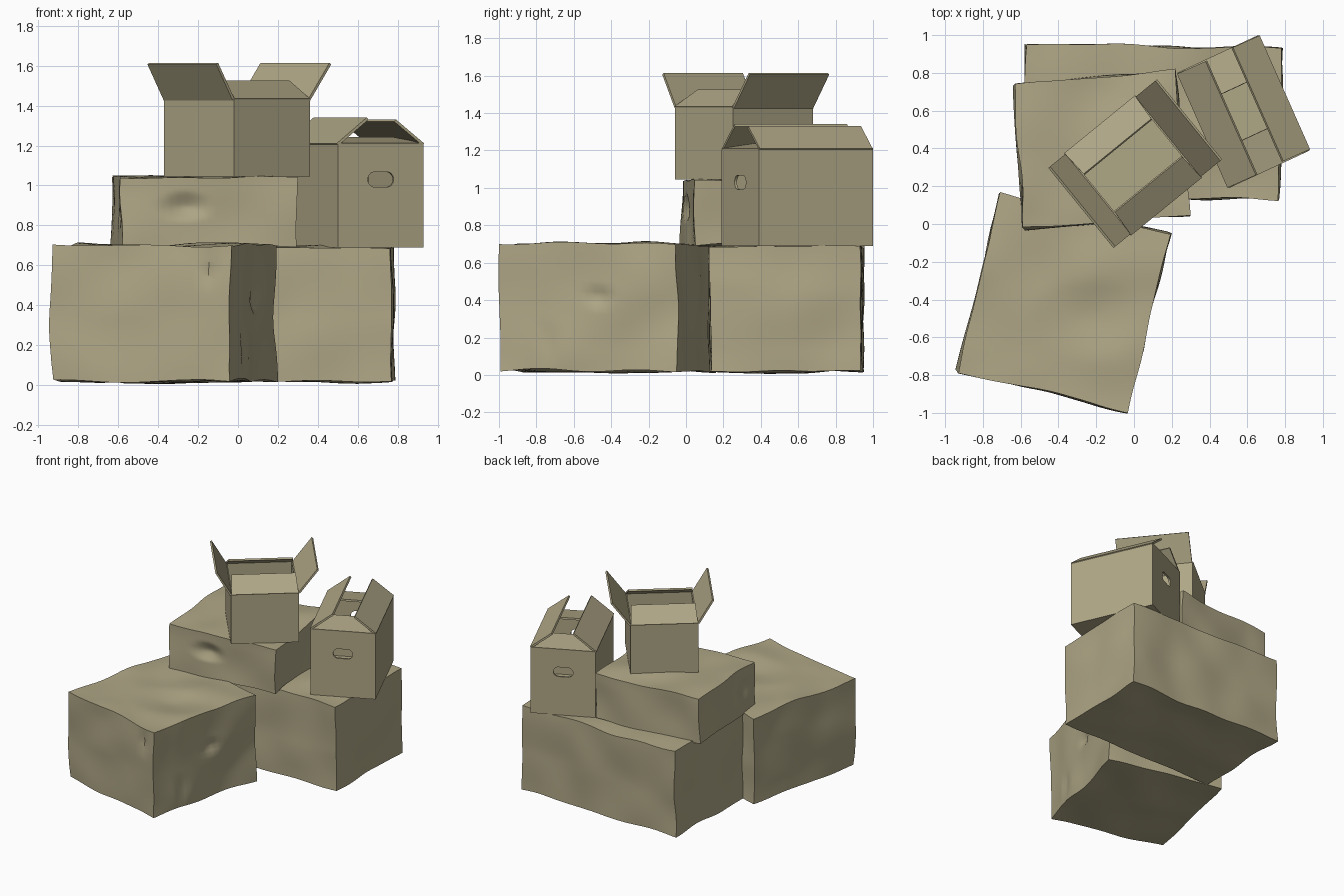
import bpy, bmesh, math
from mathutils import Vector, noise

if "Cube" in bpy.data.objects:
    bpy.data.objects.remove(bpy.data.objects["Cube"])

# Olive-brown cardboard
card = bpy.data.materials.new("cardboard")
card.diffuse_color = (0.43, 0.385, 0.24, 1)
card.use_nodes = True
card.node_tree.nodes["Principled BSDF"].inputs["Base Color"].default_value = card.diffuse_color


def make_object(name, bm):
    mesh = bpy.data.meshes.new(name)
    bm.to_mesh(mesh)
    bm.free()
    mesh.materials.append(card)
    ob = bpy.data.objects.new(name, mesh)
    bpy.context.collection.objects.link(ob)
    return ob


def smooth(ob, angle=30):
    bpy.ops.object.select_all(action='DESELECT')
    ob.select_set(True)
    bpy.context.view_layer.objects.active = ob
    bpy.ops.object.shade_smooth_by_angle(angle=math.radians(angle))


# Closed, slightly crumpled carton: a gridded cube mapped onto four plan corners
def closed_box(name, corners, z0, z1, dents=(), amp=0.022):
    a, b, c, d = [Vector(p) for p in corners]
    bm = bmesh.new()
    bmesh.ops.create_cube(bm, size=1)
    bmesh.ops.subdivide_edges(bm, edges=bm.edges[:], cuts=23, use_grid_fill=True)
    for v in bm.verts:
        s, t, h = v.co + Vector((0.5, 0.5, 0.5))
        xy = (a * (1 - s) + b * s) * (1 - t) + (d * (1 - s) + c * s) * t
        p = Vector((xy.x, xy.y, z0 + (z1 - z0) * h))
        wobble = noise.noise_vector(p * 3.0 + Vector((z1, z0, 0.3))) * amp
        for point, size, push in dents:
            # Dents are stretched boxes of influence, so they read as creases
            r = p - Vector(point)
            near = sum((r[k] / size[k]) ** 2 for k in range(3)) ** 0.5
            wobble += Vector(push) * max(0, 1 - near)
        v.co = p + wobble
        v.co.z = max(0, v.co.z)
    bm.normal_update()
    smooth(make_object(name, bm))


# Open carton body: floor and four walls with board thickness
def open_body(name, corners, z0, z1, thick=0.014):
    bm = bmesh.new()
    low = [bm.verts.new((x, y, z0)) for x, y in corners]
    high = [bm.verts.new((x, y, z1)) for x, y in corners]
    bm.faces.new(low[::-1])
    for i in range(4):
        j = (i + 1) % 4
        bm.faces.new((low[i], low[j], high[j], high[i]))
    ob = make_object(name, bm)
    mod = ob.modifiers.new("board", 'SOLIDIFY')
    mod.thickness = thick
    mod.offset = -1
    mod.use_even_offset = True
    return ob


# Flap hinged on one rim edge; inward is the horizontal reach, rise the height
def flap(name, a, b, z, inward, rise, inset=0.0, thick=0.014):
    a, b = Vector((*a, z)), Vector((*b, z))
    along = (b - a).normalized()
    reach = Vector((-along.y, along.x, 0)) * inward + Vector((0, 0, rise))
    a, b = a + along * 0.004, b - along * 0.004
    bm = bmesh.new()
    pts = (a, b, b + reach - along * inset, a + reach + along * inset)
    bm.faces.new([bm.verts.new(p) for p in pts])
    ob = make_object(name, bm)
    mod = ob.modifiers.new("board", 'SOLIDIFY')
    mod.thickness = thick
    mod.offset = 0


# Three closed cartons
closed_box("front_carton",
           [(-0.93, -0.78), (-0.04, -0.99), (0.19, -0.05), (-0.71, 0.16)], 0.02, 0.70,
           [((0.07, -0.46, 0.42), (0.09, 0.08, 0.06), (-0.035, 0.01, 0)),
            ((-0.15, -0.96, 0.58), (0.04, 0.1, 0.12), (0.0, 0.025, 0)),
            ((0.01, -0.74, 0.16), (0.1, 0.04, 0.16), (-0.02, 0.005, 0)),
            ((-0.25, -0.5, 0.70), (0.3, 0.2, 0.2), (0, 0, -0.02))])
closed_box("back_carton",
           [(-0.59, 0.13), (0.77, 0.13), (0.78, 0.93), (-0.57, 0.95)], 0.02, 0.69)
closed_box("middle_carton",
           [(-0.58, -0.03), (0.29, 0.04), (0.22, 0.82), (-0.64, 0.73)], 0.69, 1.045,
           [((-0.26, -0.01, 0.90), (0.12, 0.1, 0.08), (0, 0.04, 0)),
            ((-0.61, 0.10, 0.88), (0.1, 0.1, 0.1), (0.03, 0, 0))])

# Wide-open carton on top: two flaps out, two leaning in
top = [(-0.37, 0.37), (-0.02, -0.06), (0.36, 0.25), (0.01, 0.68)]
open_body("top_carton", top, 1.045, 1.43)
for i, (label, inward, rise, inset) in enumerate([
        ("left", -0.105, 0.18, 0), ("front", 0.15, 0.09, 0.01),
        ("right", -0.135, 0.18, 0), ("back", 0.15, 0.09, 0.01)]):
    flap("top_carton_flap_" + label, top[i], top[(i + 1) % 4], 1.43, inward, rise, inset)

# Half-closed carton at the right
side = [(0.50, 0.19), (0.93, 0.39), (0.66, 1.00), (0.23, 0.80)]
body = open_body("side_carton", side, 0.69, 1.205)
for i, (label, inward, rise, inset) in enumerate([
        ("front", 0.20, 0.03, 0.07), ("right", 0.155, 0.12, 0),
        ("back", 0.20, 0.03, 0.07), ("left", 0.165, 0.13, 0)]):
    flap("side_carton_flap_" + label, side[i], side[(i + 1) % 4], 1.205, inward, rise, inset)

# Rounded hand holes through both ends
p, q, s = Vector((*side[0], 0)), Vector((*side[1], 0)), Vector((*side[3], 0))
across, depth = (q - p).normalized(), (s - p).normalized()
bm = bmesh.new()
ring = []
for k in range(16):
    ang = (k + 0.5) * math.tau / 16
    u = 0.038 * math.cos(ang) + math.copysign(0.034, math.cos(ang))
    ring.append(bm.verts.new((p + q) / 2 - depth * 0.1 + across * u
                             + Vector((0, 0, 1.03 + 0.038 * math.sin(ang)))))
face = bm.faces.new(ring)
ext = bmesh.ops.extrude_face_region(bm, geom=[face])
bmesh.ops.translate(bm, vec=depth * 0.9,
                    verts=[e for e in ext["geom"] if isinstance(e, bmesh.types.BMVert)])
bmesh.ops.recalc_face_normals(bm, faces=bm.faces[:])
cutter = make_object("hand_hole_cutter", bm)
cutter.hide_render = True
cut = body.modifiers.new("hand_holes", 'BOOLEAN')
cut.operation = 'DIFFERENCE'
cut.solver = 'EXACT'
cut.object = cutter
bpy.context.view_layer.objects.active = body
for name in ("board", "hand_holes"):
    bpy.ops.object.modifier_apply(modifier=name)
bpy.data.objects.remove(cutter)
